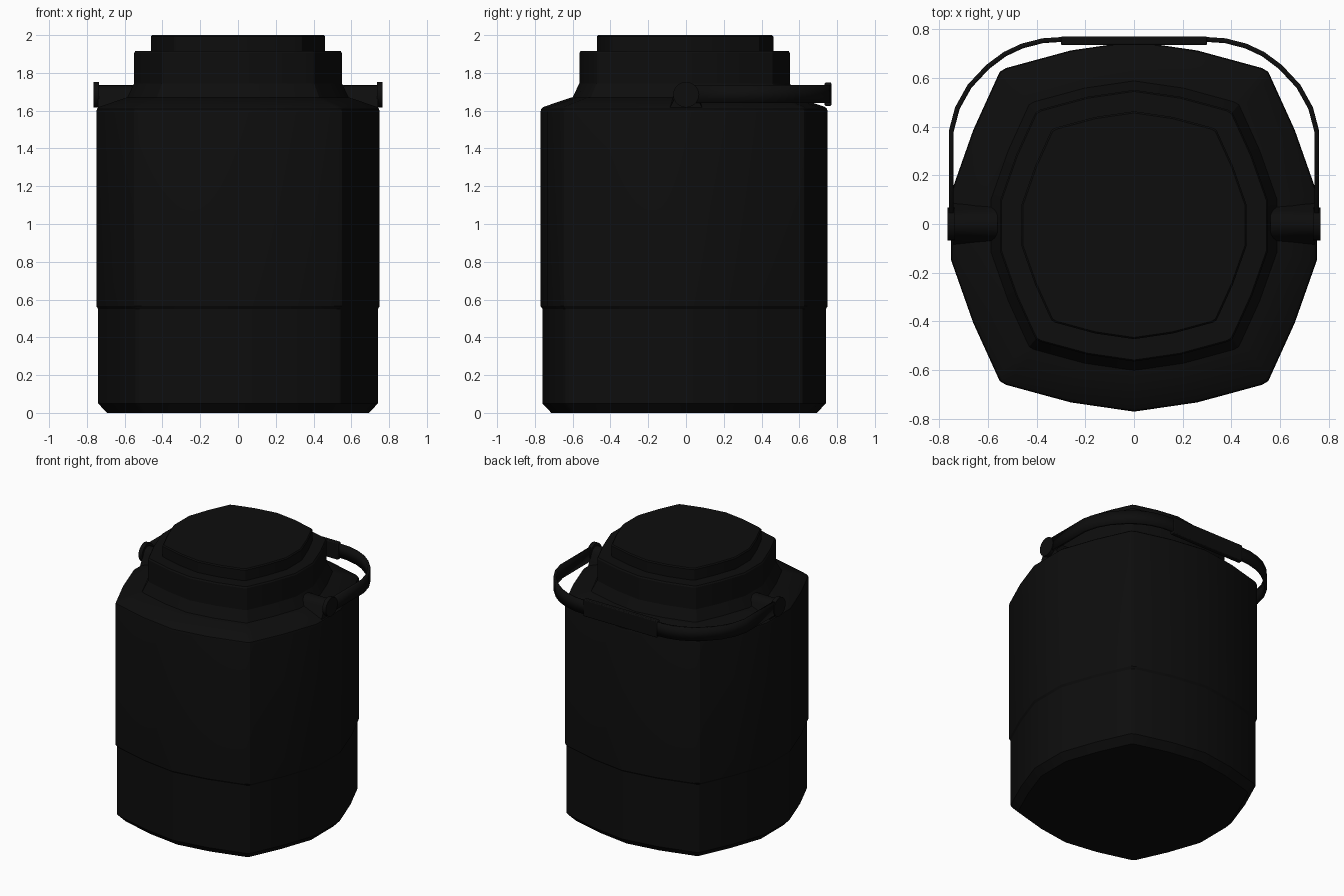
import bpy, bmesh, math
from mathutils import Matrix

if "Cube" in bpy.data.objects:
    bpy.data.objects.remove(bpy.data.objects["Cube"], do_unlink=True)

black = bpy.data.materials.new("matte black")
black.use_nodes = True
COLOUR = (0.004, 0.004, 0.004, 1)
black.diffuse_color = COLOUR
black.node_tree.nodes["Principled BSDF"].inputs["Base Color"].default_value = COLOUR


def finish(name, bm, angle=25):
    """Turn a bmesh into a named, shaded object."""
    bmesh.ops.recalc_face_normals(bm, faces=bm.faces)
    mesh = bpy.data.meshes.new(name)
    bm.to_mesh(mesh)
    bm.free()
    mesh.materials.append(black)
    ob = bpy.data.objects.new(name, mesh)
    bpy.context.collection.objects.link(ob)
    bpy.ops.object.select_all(action='DESELECT')
    ob.select_set(True)
    bpy.context.view_layer.objects.active = ob
    bpy.ops.object.shade_smooth_by_angle(angle=math.radians(angle))
    return ob


# Quarter of the canister cross-section, mirrored into a closed outline
quarter = [(0.75, 0.14), (0.66, 0.395), (0.56, 0.615), (0.55, 0.635),
           (0.525, 0.65), (0.26, 0.722), (0, 0.76)]
half = quarter + [(-x, y) for x, y in quarter[-2::-1]]
outline = half + [(x, -y) for x, y in half[::-1]]


def loft(name, profile, centre_y):
    """Stack scaled copies of the outline; profile holds (scale, height)."""
    bm = bmesh.new()
    rings = [[bm.verts.new((x * s, y * s + centre_y, z)) for x, y in outline]
             for s, z in profile]
    n = len(outline)
    for low, high in zip(rings, rings[1:]):
        for i in range(n):
            j = (i + 1) % n
            bm.faces.new((low[i], low[j], high[j], high[i]))
    bm.faces.new(rings[0][::-1])
    bm.faces.new(rings[-1])
    return finish(name, bm)


# Body with bottom chamfer, slightly recessed base band and sloped shoulder
loft("body", [(0.925, 0), (0.987, 0.05), (0.987, 0.55), (1, 0.565),
              (1, 1.595), (0.995, 1.61), (0.98, 1.62), (0.785, 1.67)], -0.01)
# Neck collar and stepped cap
loft("lid_collar", [(0.785, 1.665), (0.733, 1.745), (0.733, 1.905),
                    (0.725, 1.915)], -0.007)
loft("lid_cap", [(0.615, 1.9), (0.615, 1.992), (0.606, 2.0)], -0.005)

# Pivot bosses and round pivot caps on both sides
for side, label in ((1, "left"), (-1, "right")):
    bm = bmesh.new()
    steps = [math.radians(a) for a in range(30, 151, 20)]
    section = [(0.11, 1.6), (0.08, 1.65)]
    section += [(0.066 * math.cos(a), 1.67 + 0.063 * math.sin(a)) for a in steps]
    section += [(-0.08, 1.65), (-0.11, 1.6)]
    inner = [bm.verts.new((side * 0.56, y, z)) for y, z in section]
    outer = [bm.verts.new((side * 0.74, y * 0.85, z)) for y, z in section]
    for i in range(len(section)):
        j = (i + 1) % len(section)
        bm.faces.new((inner[i], inner[j], outer[j], outer[i]))
    bm.faces.new(inner[::-1])
    bm.faces.new(outer)
    finish(label + "_boss", bm)

    bm = bmesh.new()
    bmesh.ops.create_cone(
        bm, cap_ends=True, segments=20, radius1=0.068, radius2=0.068, depth=0.03,
        matrix=Matrix.Translation((side * 0.75, 0, 1.685))
        @ Matrix.Rotation(math.pi / 2, 4, 'Y'))
    finish(label + "_pivot_cap", bm)

# Flat strap handle lying back around the body
arm = [(0.75, 0), (0.75, 0.38), (0.725, 0.475), (0.675, 0.565), (0.6, 0.645),
       (0.53, 0.697), (0.46, 0.73), (0.375, 0.752), (0.3, 0.757)]
path = arm + [(-x, y) for x, y in arm[::-1]]
bm = bmesh.new()
strip = [[bm.verts.new((x, y, z)) for z in (1.64, 1.735)] for x, y in path]
for a, b in zip(strip, strip[1:]):
    bm.faces.new((a[0], b[0], b[1], a[1]))
strap = finish("handle_strap", bm)
thick = strap.modifiers.new("thickness", 'SOLIDIFY')
thick.thickness = 0.02
thick.offset = 0

# Handle grip at the back
bm = bmesh.new()
bmesh.ops.create_cube(bm, size=1, matrix=Matrix.Translation((0, 0.752, 1.687))
                      @ Matrix.Diagonal((0.6, 0.035, 0.124, 1)))
grip = finish("handle_grip", bm)
bevel = grip.modifiers.new("soft edges", 'BEVEL')
bevel.width = 0.006
bevel.segments = 2
